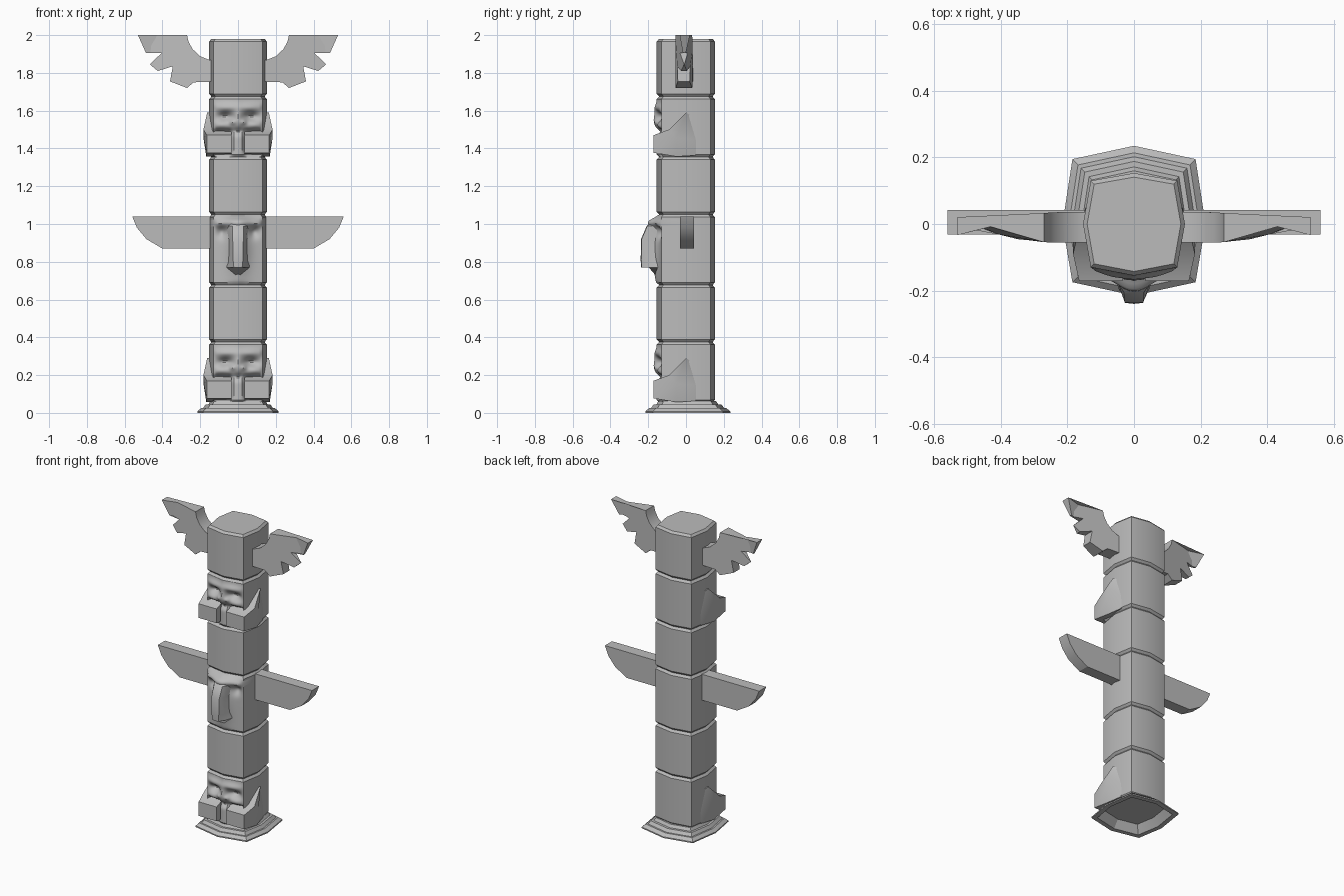
import bpy
import bmesh
from math import exp, radians

cube = bpy.data.objects.get("Cube")
if cube:
    bpy.data.objects.remove(cube, do_unlink=True)

mat = bpy.data.materials.new("carved grey")
mat.use_nodes = True
GREY = (0.5, 0.5, 0.5, 1)
mat.diffuse_color = GREY
mat.node_tree.nodes["Principled BSDF"].inputs["Base Color"].default_value = GREY


def finish(name, bm, angle=35):
    bmesh.ops.recalc_face_normals(bm, faces=bm.faces)
    mesh = bpy.data.meshes.new(name)
    bm.to_mesh(mesh)
    bm.free()
    mesh.materials.append(mat)
    ob = bpy.data.objects.new(name, mesh)
    bpy.context.collection.objects.link(ob)
    bpy.ops.object.select_all(action="DESELECT")
    ob.select_set(True)
    bpy.context.view_layer.objects.active = ob
    bpy.ops.object.shade_smooth_by_angle(angle=radians(angle))
    return ob


def loft(name, rings, angle=35):
    """Skin a stack of closed rings and cap both ends."""
    bm = bmesh.new()
    rows = [[bm.verts.new(p) for p in ring] for ring in rings]
    n = len(rows[0])
    for a, b in zip(rows, rows[1:]):
        for i in range(n):
            j = (i + 1) % n
            bm.faces.new((a[i], a[j], b[j], b[i]))
    bm.faces.new(rows[0])
    bm.faces.new(rows[-1])
    return finish(name, bm, angle)


def bump(x, z, cx, cz, sx, sz):
    return exp(-((x - cx) / sx) ** 2 - ((z - cz) / sz) ** 2)


def smooth(a, b, t):
    t = min(1, max(0, (t - a) / (b - a)))
    return t * t * (3 - 2 * t)


# Carving depth of the front face, positive is outward
def animal_face(x, z):
    x = abs(x)
    d = 0.016 * bump(x, z, 0.06, 0.262, 0.07, 0.022)
    d -= 0.03 * bump(x, z, 0.068, 0.215, 0.035, 0.02)
    d += 0.016 * bump(x, z, 0, 0.2, 0.025, 0.05)
    d += 0.014 * bump(x, z, 0.03, 0.185, 0.016, 0.014)
    d += 0.012 * bump(x, z, 0.09, 0.17, 0.04, 0.018)
    d -= 0.035 * (1 - smooth(0.125, 0.16, z)) * smooth(0.02, 0.05, x)
    d -= 0.02 * bump(x, z, 0, 0.135, 0.04, 0.018)
    return d


def bird_face(x, z):
    x = abs(x)
    d = 0.035 * bump(x, z, 0.02, 0.33, 0.075, 0.028)
    d += 0.012 * bump(x, z, 0.1, 0.325, 0.035, 0.02)
    d -= 0.022 * bump(x, z, 0.085, 0.28, 0.025, 0.03)
    d += 0.04 * bump(x, z, 0, 0.2, 0.055, 0.13)
    return d


# Trunk sections: bowed square outline with pinched ends
def section(name, z0, z1, carve=None):
    cols, rows = (36, 40) if carve else (2, 1)
    height, lip = z1 - z0, 0.014
    levels = [(0, 0.92)]
    levels += [(lip + (height - 2 * lip) * i / rows, 1) for i in range(rows + 1)]
    levels += [(height, 0.92)]
    rings = []
    for h, s in levels:
        ring = []
        for i in range(cols + 1):
            x = -0.13 + 0.26 * i / cols
            edge = abs(x) / 0.13
            y = -0.155 + 0.025 * edge
            if carve:
                fade = smooth(0, 0.03, h) * smooth(0, 0.03, height - h)
                y -= carve(x, h) * fade * (1 - smooth(0.9, 1, edge))
            ring.append((x * s, y * s, z0 + h))
        back = [(0.153, 0), (0.13, 0.13), (0, 0.153), (-0.13, 0.13), (-0.153, 0)]
        rings.append(ring + [(x * s, y * s, z0 + h) for x, y in back])
    return loft(name, rings)


section("lower_animal_section", 0.055, 0.375, animal_face)
section("lower_plain_section", 0.375, 0.677, None)
section("bird_section", 0.677, 1.05, bird_face)
section("upper_plain_section", 1.05, 1.355, None)
section("upper_animal_section", 1.355, 1.675, animal_face)
section("top_section", 1.675, 1.98, None)

# Stepped base with a hollow underside
outline = [(0, -0.215), (0.185, -0.175), (0.215, 0), (0.185, 0.195),
           (0, 0.235), (-0.185, 0.195), (-0.215, 0), (-0.185, -0.175)]
steps = [(0.7, 0.05), (0.86, 0), (1, 0), (1, 0.008), (0.91, 0.025), (0.86, 0.025),
         (0.8, 0.044), (0.73, 0.044), (0.68, 0.062)]
loft("stepped_base", [[(x * s, y * s, z) for x, y in outline] for s, z in steps], 20)

# Beak: ridge that overhangs its pointed underside
beak = [(1.03, 0.085, 0.03, -0.15), (0.99, 0.065, 0.03, -0.205),
        (0.92, 0.055, 0.028, -0.235), (0.81, 0.056, 0.026, -0.237),
        (0.77, 0.068, 0.022, -0.235)]
rings = []
for z, w, f, y in beak:
    mid = (w + f) / 2
    ym = y * 0.6 - 0.14 * 0.4
    rings.append([(-w, -0.13, z), (-mid, ym, z), (-f, y, z), (0, y - 0.003, z),
                  (f, y, z), (mid, ym, z), (w, -0.13, z), (0, -0.13, z)])
under = [(x, y, z) for x, y, z in rings[-1]]
under[-1] = (0, -0.15, 0.715)
rings[-1] = under
loft("beak", rings, 40)


def slab(name, pts, front, back):
    """Extrude an x-z outline between two y functions of x."""
    return loft(name, [[(x, front(abs(x)), z) for x, z in pts],
                       [(x, back(abs(x)), z) for x, z in pts]], 25)


straight_wing = [(0.1, 1.04), (0.56, 1.04), (0.535, 0.98), (0.485, 0.92),
                 (0.4, 0.87), (0.1, 0.87)]
feathered_wing = [(0.1, 1.865), (0.15, 1.868), (0.2, 1.888), (0.24, 1.925),
                  (0.262, 1.965), (0.27, 2), (0.53, 2), (0.487, 1.905), (0.405, 1.905),
                  (0.466, 1.845), (0.425, 1.81), (0.345, 1.835), (0.36, 1.755),
                  (0.27, 1.72), (0.235, 1.75), (0.1, 1.755)]

# Arm outline as (y, height, outer x)
arm = [(-0.172, 0.022, 0.165), (-0.172, 0.115, 0.165), (-0.09, 0.145, 0.183),
       (0, 0.235, 0.163), (0.02, 0.222, 0.148), (0.075, 0.09, 0.135),
       (0.05, 0.008, 0.145), (-0.05, 0.002, 0.168)]


def make_arm(name, z0, side):
    bm = bmesh.new()
    outer = [bm.verts.new((side * x, y, z0 + h)) for y, h, x in arm]
    inner = [bm.verts.new((side * 0.035, y, z0 + h)) for y, h, x in arm]
    elbow = bm.verts.new((side * 0.183, -0.05, z0 + 0.1))
    for i in range(len(arm)):
        j = (i + 1) % len(arm)
        bm.faces.new((outer[i], outer[j], inner[j], inner[i]))
        bm.faces.new((outer[i], outer[j], elbow))
    bm.faces.new(inner)
    finish(name, bm, 40)


for label, side in (("left", 1), ("right", -1)):
    slab(label + "_straight_wing", [(side * x, z) for x, z in straight_wing],
         lambda x: -0.032, lambda x: 0.042)
    slab(label + "_feathered_wing", [(side * x, z) for x, z in feathered_wing],
         lambda x: -0.055 + 0.3 * max(0, x - 0.25) ** 2 / 0.28 * 0.9,
         lambda x: 0.036 - 0.3 * max(0, x - 0.2) ** 2 / 0.33 * 0.7)
    make_arm(label + "_lower_arm", 0.055, side)
    make_arm(label + "_upper_arm", 1.355, side)
